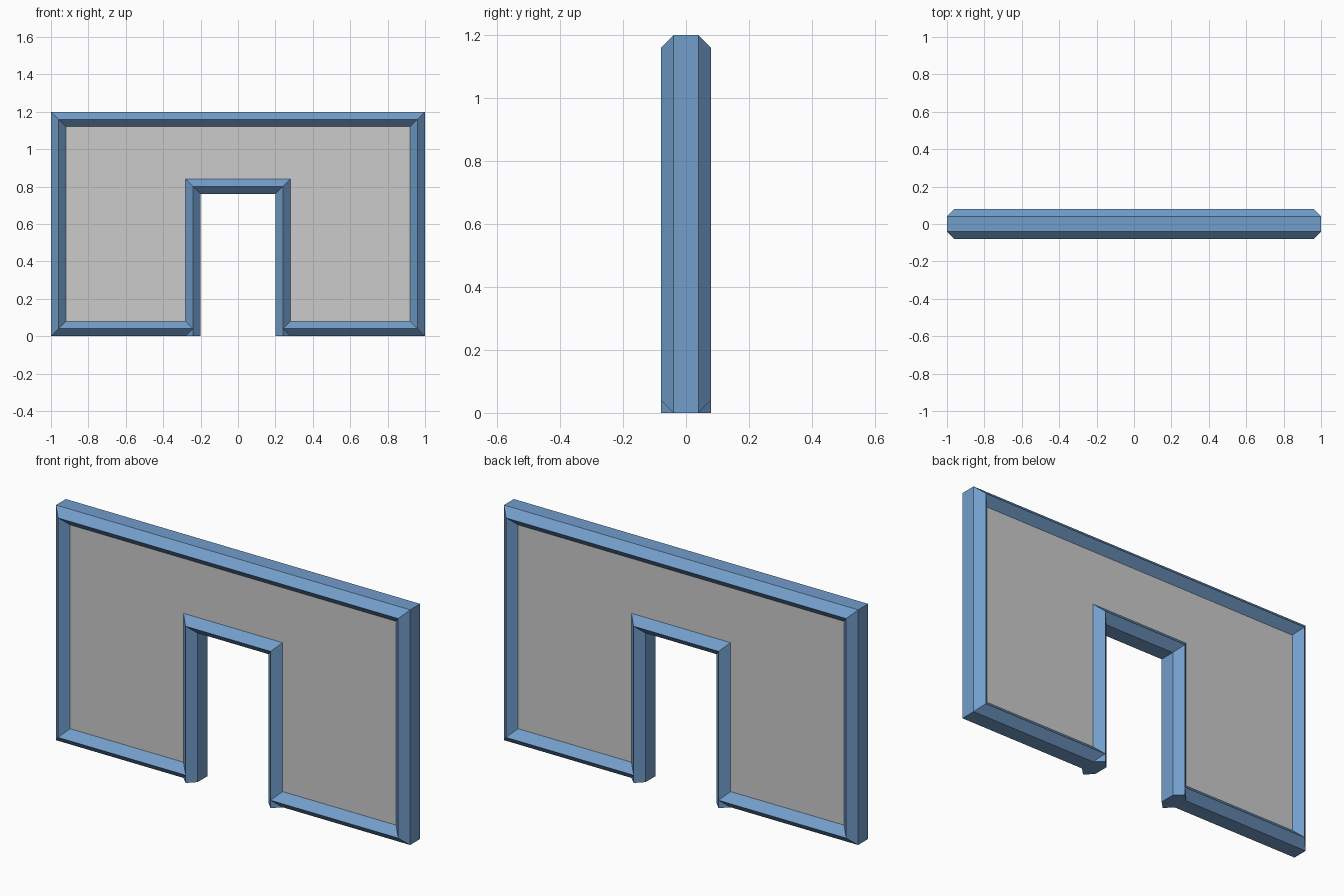
import bpy, bmesh
from mathutils import Vector

if "Cube" in bpy.data.objects:
    bpy.data.objects.remove(bpy.data.objects["Cube"])

H = 0.04    # half width of the flat faces
R = 0.08    # depth of the trim ridge

blue = bpy.data.materials.new("blue_trim")
blue.diffuse_color = (0.17, 0.34, 0.60, 1)
blue.use_nodes = True
blue.node_tree.nodes["Principled BSDF"].inputs["Base Color"].default_value = blue.diffuse_color


def finish(name, bm, mat=None):
    bmesh.ops.recalc_face_normals(bm, faces=bm.faces)
    mesh = bpy.data.meshes.new(name)
    bm.to_mesh(mesh)
    bm.free()
    if mat:
        mesh.materials.append(mat)
    obj = bpy.data.objects.new(name, mesh)
    bpy.context.collection.objects.link(obj)
    return obj


def trim(name, path):
    """Sweep a hexagonal profile along an open x-z path with mitred corners."""
    profile = [(H, H), (0, R), (-H, H), (-H, -H), (0, -R), (H, -H)]
    pts = [Vector(p) for p in path]
    dirs = [(b - a).normalized() for a, b in zip(pts, pts[1:])]
    bm = bmesh.new()
    rings = []
    for i, p in enumerate(pts):
        d0, d1 = dirs[max(i - 1, 0)], dirs[min(i, len(dirs) - 1)]
        n0, n1 = Vector((-d0.y, d0.x)), Vector((-d1.y, d1.x))
        m = (n0 + n1) / (1 + n0.dot(n1))
        rings.append([bm.verts.new((p.x + m.x * u, y, p.y + m.y * u))
                      for u, y in profile])
    for a, b in zip(rings, rings[1:]):
        for k in range(6):
            j = (k + 1) % 6
            bm.faces.new((a[k], a[j], b[j], b[k]))
    bm.faces.new(rings[0])
    bm.faces.new(rings[-1])
    return finish(name, bm, blue)


# Grey wall panel with the doorway notch
half = [(0.24, 0.04), (0.96, 0.04), (0.96, 1.16)]
outline = half + [(-x, z) for x, z in reversed(half)] + [(-0.24, 0.80), (0.24, 0.80)]
bm = bmesh.new()
face = bm.faces.new([bm.verts.new((x, -H, z)) for x, z in outline])
ext = bmesh.ops.extrude_face_region(bm, geom=[face], use_keep_orig=True)
bmesh.ops.translate(bm, vec=(0, 2 * H, 0),
                    verts=[v for v in ext["geom"] if isinstance(v, bmesh.types.BMVert)])
finish("wall_panel", bm)

# Trim around the wall edge, ending inside the door jambs
trim("outer_trim", [(-x, z) for x, z in half] + half[::-1])

# Trim around the doorway, cut flat at the floor
trim("door_trim", [(-0.24, 0), (-0.24, 0.80), (0.24, 0.80), (0.24, 0)])
